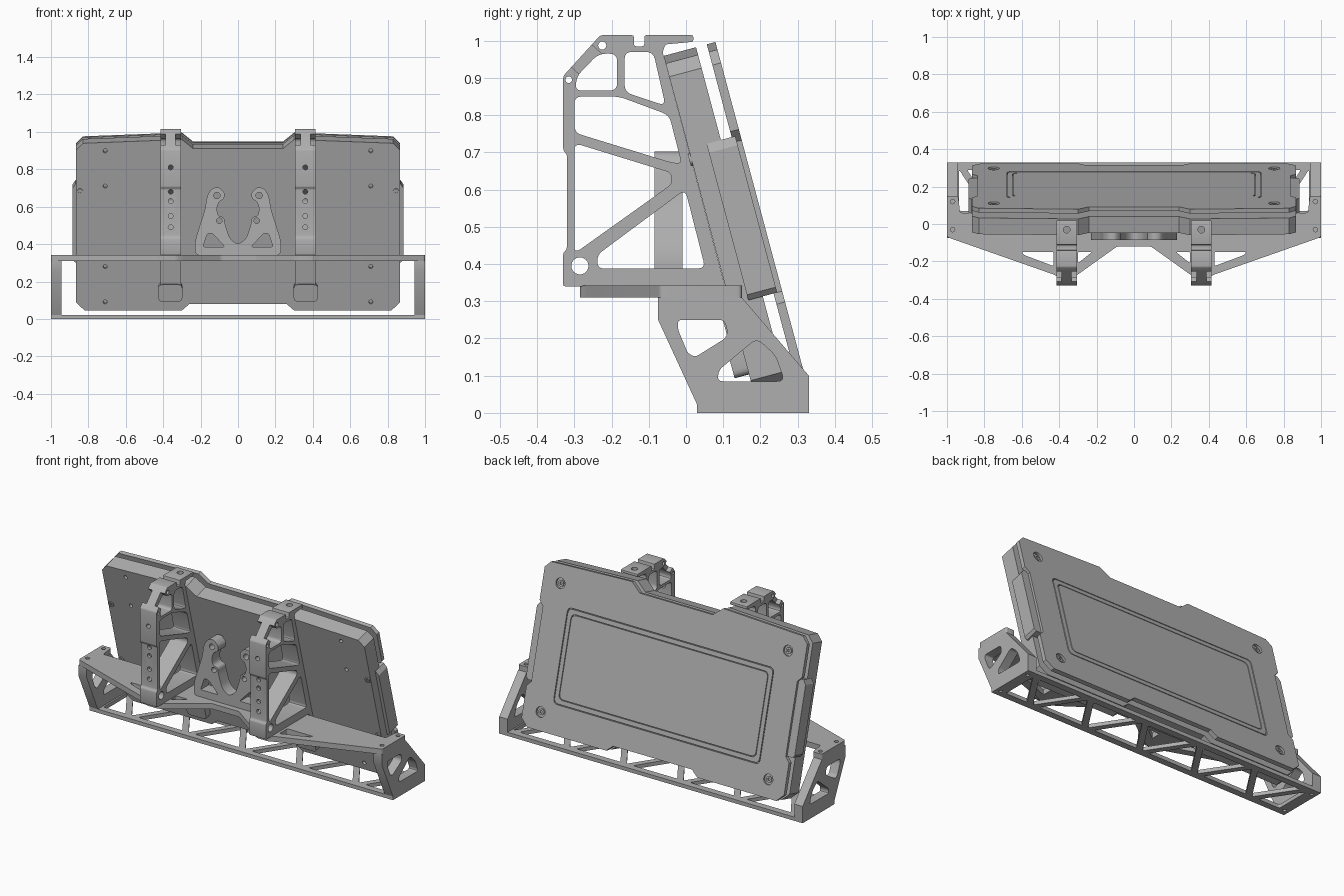
import bpy, bmesh, math
from mathutils import Vector

if "Cube" in bpy.data.objects:
    bpy.data.objects.remove(bpy.data.objects["Cube"])

grey = bpy.data.materials.new("light_grey_metal")
grey.use_nodes = True
grey.diffuse_color = (0.43, 0.43, 0.43, 1)
grey.node_tree.nodes["Principled BSDF"].inputs["Base Color"].default_value = grey.diffuse_color
parts = []
TILT = math.radians(15)


def rounded(pts, r=0.012, n=4):
    """Round every corner of a closed outline."""
    out = []
    for i, p in enumerate(pts):
        p, a, b = Vector(p), Vector(pts[i - 1]), Vector(pts[(i + 1) % len(pts)])
        da, db = a - p, b - p
        k = min(r, da.length * 0.45, db.length * 0.45)
        s, e = p + da.normalized() * k, p + db.normalized() * k
        for j in range(n + 1):
            t = j / n
            q = s * (1 - t) ** 2 + p * 2 * t * (1 - t) + e * t * t
            out.append((q.x, q.y))
    return out


def circle(cx, cy, r, n=16):
    return [(cx + r * math.cos(math.tau * i / n), cy + r * math.sin(math.tau * i / n)) for i in range(n)]


def rect(x0, x1, y0, y1):
    return [(x0, y0), (x1, y0), (x1, y1), (x0, y1)]


def flip(pts):
    return [(-x, y) for x, y in reversed(pts)]


def sym(half):
    """Complete a half outline that starts and ends on the centre line."""
    return half + [(-x, y) for x, y in reversed(half) if x > 0]


def prism(name, axis, lo, hi, outline, holes=(), tilt=False):
    """Extrude an outline with holes along an axis."""
    place = {"x": lambda a, b, h: (h, a, b), "y": lambda a, b, h: (a, h, b),
             "z": lambda a, b, h: (a, b, h)}[axis]
    bm = bmesh.new()
    twin, edges = {}, []
    for loop in [outline, *holes]:
        low = [bm.verts.new(place(a, b, lo)) for a, b in loop]
        top = [bm.verts.new(place(a, b, hi)) for a, b in loop]
        twin.update(zip(low, top))
        edges += [bm.edges.new((low[i - 1], low[i])) for i in range(len(low))]
    cap = bmesh.ops.triangle_fill(bm, edges=edges, use_beauty=True)["geom"]
    for f in [g for g in cap if isinstance(g, bmesh.types.BMFace)]:
        bm.faces.new([twin[v] for v in reversed(f.verts)])
    for e in edges:
        a, b = e.verts
        bm.faces.new((a, b, twin[b], twin[a]))
    bmesh.ops.recalc_face_normals(bm, faces=bm.faces)
    mesh = bpy.data.meshes.new(name)
    bm.to_mesh(mesh)
    bm.free()
    mesh.materials.append(grey)
    ob = bpy.data.objects.new(name, mesh)
    bpy.context.collection.objects.link(ob)
    if tilt:
        ob.rotation_euler.x = TILT
        ob.location.y = 0.197
    parts.append(ob)
    return ob


def cut(ob, cutters):
    """Subtract the cutters, then discard them."""
    for c in cutters:
        m = ob.modifiers.new("cut", "BOOLEAN")
        m.operation, m.solver, m.object = "DIFFERENCE", "EXACT", c
        c.hide_render = True
    bpy.context.view_layer.update()
    deps = bpy.context.evaluated_depsgraph_get()
    mesh = bpy.data.meshes.new_from_object(ob.evaluated_get(deps))
    ob.modifiers.clear()
    ob.data = mesh
    for c in cutters:
        parts.remove(c)
        bpy.data.objects.remove(c)


# Tilted panel: body with a drilled front skin
low_edge = [(0, .082), (.26, .082), (.3, .047), (.82, .047), (.865, .09)]
top_edge = [(.865, .935), (.83, .972), (.3, .993), (.24, .943), (0, .943)]
body = sym(low_edge + top_edge)
drill = [circle(s * .71, u, .011) for s in (-1, 1) for u in (.094, .29, .735, .93)]
prism("panel_body", "y", .02, .09, body, tilt=True)
prism("panel_front", "y", 0, .02, body, drill, tilt=True)
prism("panel_core", "y", .05, .13,
      sym([(0, .3), (.872, .3), (.885, .315), (.885, .71), (.868, .735), (0, .735)]), tilt=True)

# Back plate with stepped sides, countersunk screws and a grooved frame
back = sym(low_edge + [(.865, .27), (.838, .3), (.838, .72), (.865, .75)] + top_edge)
wells = [(s * .75, u) for s in (-1, 1) for u in (.15, .87)]
frame = [rounded(rect(-.68 + d, .68 - d, .215 + d, .755 - d), .03) for d in (0, .005, .03, .034)]
prism("back_plate", "y", .12, .132, back, tilt=True)
prism("back_skin", "y", .132, .144, back, [circle(x, u, .03, 24) for x, u in wells] + [frame[0]], tilt=True)
prism("back_frame", "y", .132, .144, frame[1], [frame[2]], tilt=True)
prism("back_centre", "y", .132, .144, frame[3], tilt=True)
for x, u in wells:
    prism("back_screw", "y", .13, .139, circle(x, u, .018), [circle(x, u, .008, 6)], tilt=True)

# Shelf
shelf = sym([(0, -.12), (.09, -.12), (.3, -.27), (.33, -.285), (.4, -.285), (.43, -.27),
             (1, -.07), (1, .15), (.94, .15), (.93, .06), (0, .06)])
slots = [rounded([(.43, -.15), (.6, -.15), (.59, -.165), (.43, -.225)], .008),
         rounded([(.225, -.15), (.3, -.15), (.3, -.21)], .008)]
slots += [circle(.97, .12, .012), circle(.97, -.03, .012)]
prism("shelf", "z", .31, .342, rounded(shelf, .012),
      slots + [flip(h) for h in slots] + [circle(0, -.045, .013)])

# Lattice floor
cells = []
for i in range(-5, 6):
    x, s, h = i * .187, 1 if i % 2 else -1, .145
    left, right = (x if i == -5 else x - h), (x if i == 5 else x + h)
    tri = [(left, .18 - s * .11), (right, .18 - s * .11), (x, .18 + s * .11)]
    cells.append(rounded(tri, .012))
floor_bolts = [circle(s * .97, y, .01) for s in (-1, 1) for y in (.07, .29)]
prism("floor_lattice", "z", 0, .022, rect(-1, 1, .03, .33), cells + floor_bolts)

# End plates
end_outline = [(-.075, .25), (.03, .022), (.33, .022), (.33, .1), (.15, .31), (-.075, .31)]
end_holes = [
    rounded([(-.022, .25), (.105, .25), (.113, .205), (.025, .15), (.005, .16), (-.022, .225)], .018),
    rounded([(.19, .2), (.24, .155), (.265, .085), (.085, .085), (.088, .115)], .02)]

# Support arm side profile
arm = [(-.33, .34), (-.33, .43), (-.32, .44), (-.32, .695), (-.33, .705), (-.33, .905),
       (-.23, 1.015), (-.14, 1.015), (-.14, .985), (-.112, .985), (-.112, 1.015),
       (.02, 1.015), (.02, .997), (-.055, .99), (-.063, .97), (.105, .34)]
arm_holes = [
    [(-.298, .866), (-.293, .905), (-.235, .965), (-.185, .965), (-.185, .866)],
    [(-.165, .97), (-.088, .97), (-.055, .825), (-.165, .862)],
    [(-.3, .85), (-.18, .85), (-.045, .8), (-.012, .67), (-.04, .673), (-.3, .753)],
    [(-.3, .725), (-.04, .645), (-.038, .615), (-.3, .428)],
    [(-.238, .388), (.052, .388), (-.002, .6), (-.238, .425)]]
arm_holes = [rounded(h, .02) for h in arm_holes]
arm_holes += [circle(-.285, .395, .023, 24), circle(-.225, .987, .011), circle(-.315, .895, .009)]
link_side = [(-.292, .915), (-.329, .949), (-.275, 1.009), (-.238, .975), (-.201, .941), (-.255, .881)]

for side, s in (("right", -1), ("left", 1)):
    prism(side + "_end_plate", "x", s * .945, s, end_outline, end_holes)
    ob = prism(side + "_arm", "x", s * .305, s * .415, rounded(arm, .006, 2), arm_holes)
    # Narrow link, adjustment holes and top bolt hole
    cutters = [prism("cutter", "x", s * a, s * b, link_side) for a, b in ((.29, .333), (.387, .43))]
    cutters += [prism("cutter", "y", -.36, -.285, circle(s * .36, z, .013))
                for z in (.49, .55, .63, .68, .81)]
    cutters.append(prism("cutter", "z", .96, 1.05, circle(s * .36, -.03, .018)))
    cut(ob, cutters)
    # Clamp rail and foot against the panel front
    x0, x1 = sorted((s * .305, s * .415))
    prism(side + "_clamp_rail", "y", -.03, 0, rect(x0, x1, .11, .37), tilt=True)
    x0, x1 = sorted((s * .298, s * .425))
    prism(side + "_clamp_foot", "y", -.04, 0, rounded(rect(x0, x1, .107, .2), .02), tilt=True)
    for u in (.325, .705):
        prism(side + "_panel_bolt", "y", -.006, .004, circle(s * .845, u, .017),
              [circle(s * .845, u, .008, 6)], tilt=True)

# Forked centre bracket
fork = sym([(0, .34), (.23, .34), (.23, .42), (.178, .58), (.165, .66), (.138, .7), (.1, .705),
            (.07, .672), (.075, .64), (.1, .63), (.115, .59), (.105, .55), (.075, .545),
            (.07, .51), (.045, .43), (0, .395)])
eyes = [rounded([(.135, .455), (.162, .46), (.187, .385), (.07, .385)], .012),
        circle(.113, .66, .017), circle(.1, .525, .015)]
prism("centre_bracket", "y", -.085, -.01, rounded(fork, .03), eyes + [flip(h) for h in eyes])

# Smooth the rounded corners, keep the edges crisp
bpy.ops.object.select_all(action="DESELECT")
for ob in parts:
    ob.select_set(True)
bpy.context.view_layer.objects.active = parts[0]
bpy.ops.object.shade_smooth_by_angle(angle=math.radians(30))
